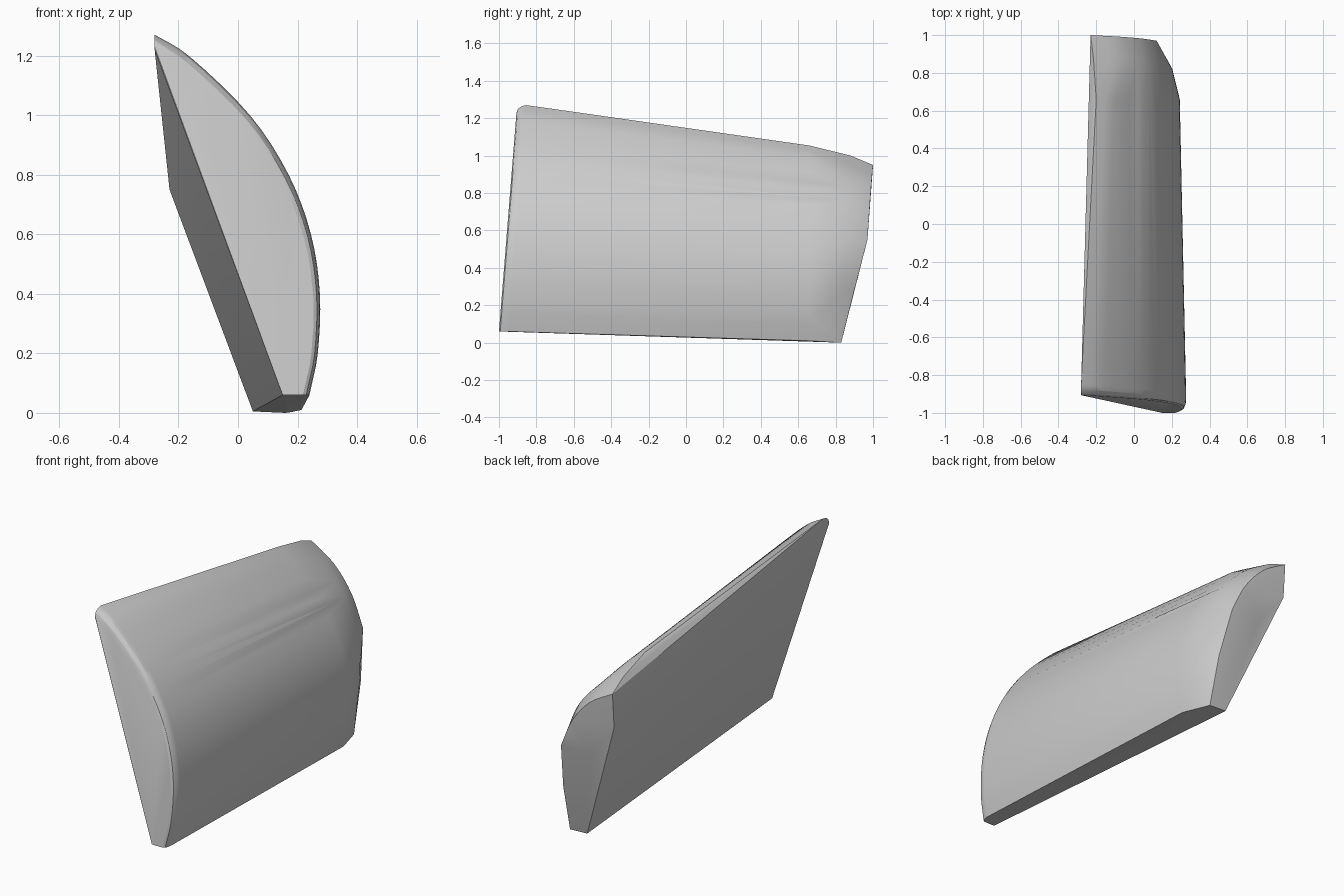
import bpy, bmesh, math
from mathutils import Vector

if "Cube" in bpy.data.objects:
    bpy.data.objects.remove(bpy.data.objects["Cube"])


def smooth_path(pts, n=4):
    """Catmull-Rom curve through the control points."""
    p = [Vector(q) for q in pts]
    p = [2 * p[0] - p[1]] + p + [2 * p[-1] - p[-2]]
    out = []
    for i in range(1, len(p) - 2):
        a, b, c, d = p[i - 1:i + 3]
        for k in range(n):
            t = k / n
            out.append(0.5 * (2 * b + (c - a) * t + (2 * a - 5 * b + 4 * c - d) * t * t
                              + (3 * b - a - 3 * c + d) * t ** 3))
    return out + [p[-2]]


def front_y(z):
    return -1.0 + 0.08 * (z - 0.06)


# Outer curved profile (x, z) from tip to base
arc = [(-0.28, 1.27), (-0.16, 1.195), (0.04, 1.0), (0.17, 0.8), (0.245, 0.6),
       (0.275, 0.4), (0.268, 0.2), (0.24, 0.06)]
profile = smooth_path([(x, 0, z) for x, z in arc])
points = []

# Rounded front rim and tapered body
for v in profile:
    x, z = v.x, v.z
    for k in range(4):
        a = math.pi / 2 * k / 3
        inset = 1 - math.sin(a)
        px = max(-0.28, x - 0.022 * inset)
        pz = z - 0.04 * inset * max(0, (z - 0.06) / 1.21)
        points.append((px, front_y(pz) + 0.05 * (1 - math.cos(a)), pz))
    points.append((-0.2 + (x + 0.28) * 0.795, 0.66, 0.01 + (z - 0.06) * 0.863))

# Shoulder bending in toward the back end
points += smooth_path([(-0.215, 0.88, 1.0), (-0.05, 0.87, 0.9), (0.08, 0.86, 0.76),
                       (0.16, 0.85, 0.58), (0.198, 0.83, 0.4), (0.2, 0.8, 0.2), (0.18, 0.74, 0.003)])

# Back end: upper facet and sloped lower facet
points += smooth_path([(-0.23, 1.0, 0.95), (-0.08, 0.992, 0.86), (0.04, 0.982, 0.72), (0.12, 0.97, 0.55)])
points += [(-0.07, 0.97, 0.55), (0.155, 0.9, 0.28), (0.16, 0.83, 0.0)]

# Corners of the flat inner face
points += [(-0.28, -0.905, 1.22), (0.15, -1.0, 0.06), (0.05, 0.83, 0.005), (-0.23, 0.985, 0.75)]

bm = bmesh.new()
for p in points:
    bm.verts.new(p)
res = bmesh.ops.convex_hull(bm, input=bm.verts)
loose = [v for v in bm.verts if not v.link_faces]
bmesh.ops.delete(bm, geom=loose, context='VERTS')
bmesh.ops.dissolve_limit(bm, angle_limit=math.radians(1.5), verts=bm.verts, edges=bm.edges)
bmesh.ops.recalc_face_normals(bm, faces=bm.faces)

me = bpy.data.meshes.new("curved_panel")
bm.to_mesh(me)
bm.free()
panel = bpy.data.objects.new("curved_panel", me)
bpy.context.collection.objects.link(panel)
bpy.context.view_layer.objects.active = panel
panel.select_set(True)
bpy.ops.object.shade_smooth_by_angle(angle=math.radians(24))
